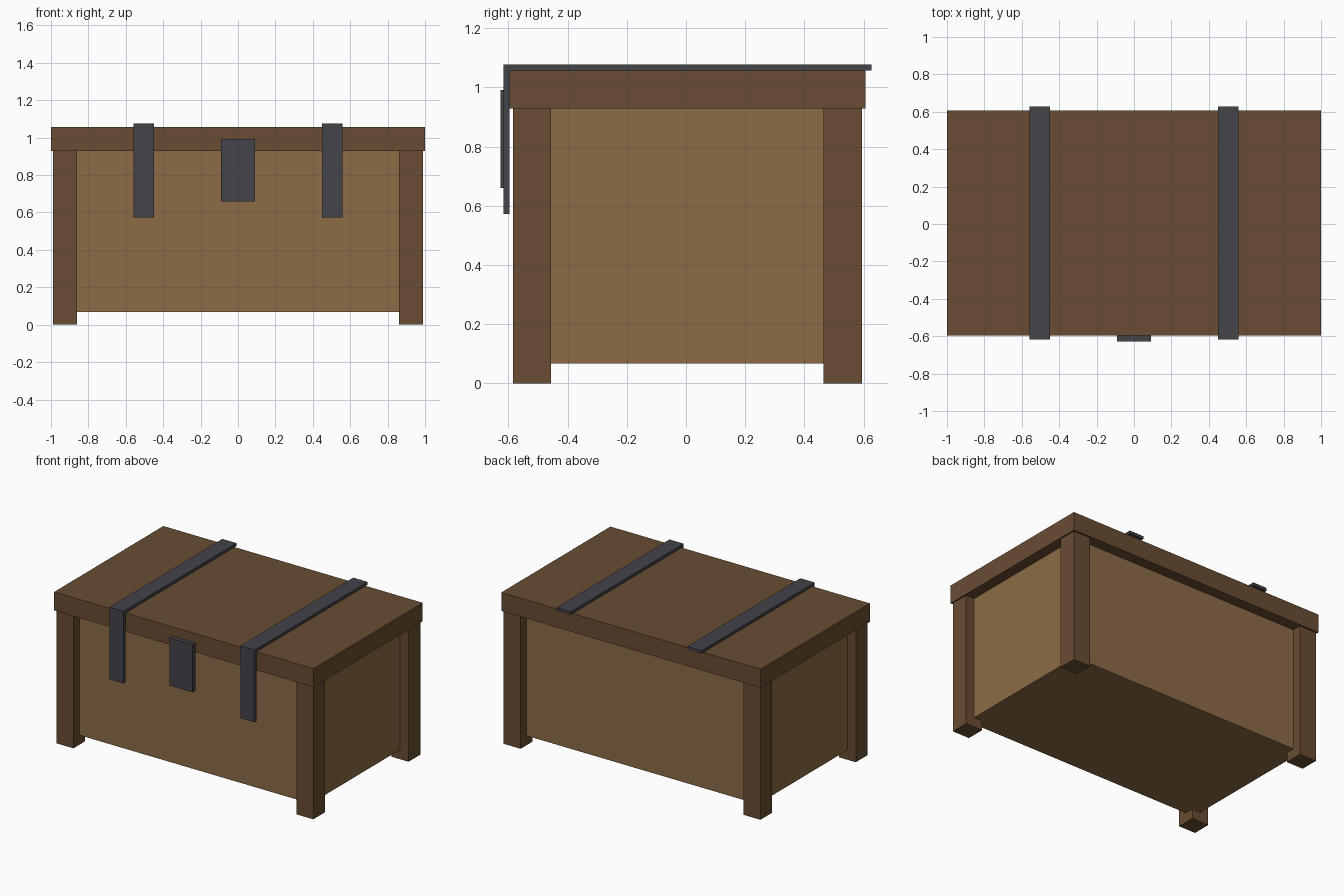
import bpy

if "Cube" in bpy.data.objects:
    bpy.data.objects.remove(bpy.data.objects["Cube"])


def material(name, rgb):
    m = bpy.data.materials.new(name)
    m.diffuse_color = (*rgb, 1.0)
    m.use_nodes = True
    m.node_tree.nodes["Principled BSDF"].inputs["Base Color"].default_value = m.diffuse_color
    return m


DARK_WOOD = material("dark wood", (0.138, 0.074, 0.033))
LIGHT_WOOD = material("light wood", (0.262, 0.147, 0.061))
IRON = material("dark iron", (0.056, 0.056, 0.068))


def box(name, x, y, z, mat):
    """Box spanning the given (min, max) range on each axis."""
    spans = (x, y, z)
    bpy.ops.mesh.primitive_cube_add(size=1, location=[(a + b) / 2 for a, b in spans])
    ob = bpy.context.object
    ob.name = name
    ob.scale = [b - a for a, b in spans]
    bpy.ops.object.transform_apply(location=False, rotation=False, scale=True)
    ob.data.materials.append(mat)
    return ob


# Chest body, set back from the corner posts
box("body", (-0.925, 0.925), (-0.52, 0.53), (0.067, 0.928), LIGHT_WOOD)

# Corner posts
for side, x in (("left", (-0.99, -0.86)), ("right", (0.86, 0.99))):
    for end, y in (("front", (-0.585, -0.456)), ("back", (0.465, 0.594))):
        box(f"{end}_{side}_post", x, y, (0, 0.928), DARK_WOOD)

# Flat lid
box("lid", (-1, 1), (-0.596, 0.606), (0.928, 1.057), DARK_WOOD)

# Iron straps over the lid and down the front
for side, x in (("left", (-0.56, -0.45)), ("right", (0.45, 0.56))):
    box(f"{side}_top_strap", x, (-0.617, 0.627), (1.057, 1.077), IRON)
    box(f"{side}_front_strap", x, (-0.617, -0.596), (0.573, 1.057), IRON)

# Lock plate
box("lock_plate", (-0.09, 0.09), (-0.627, -0.596), (0.66, 0.992), IRON)
